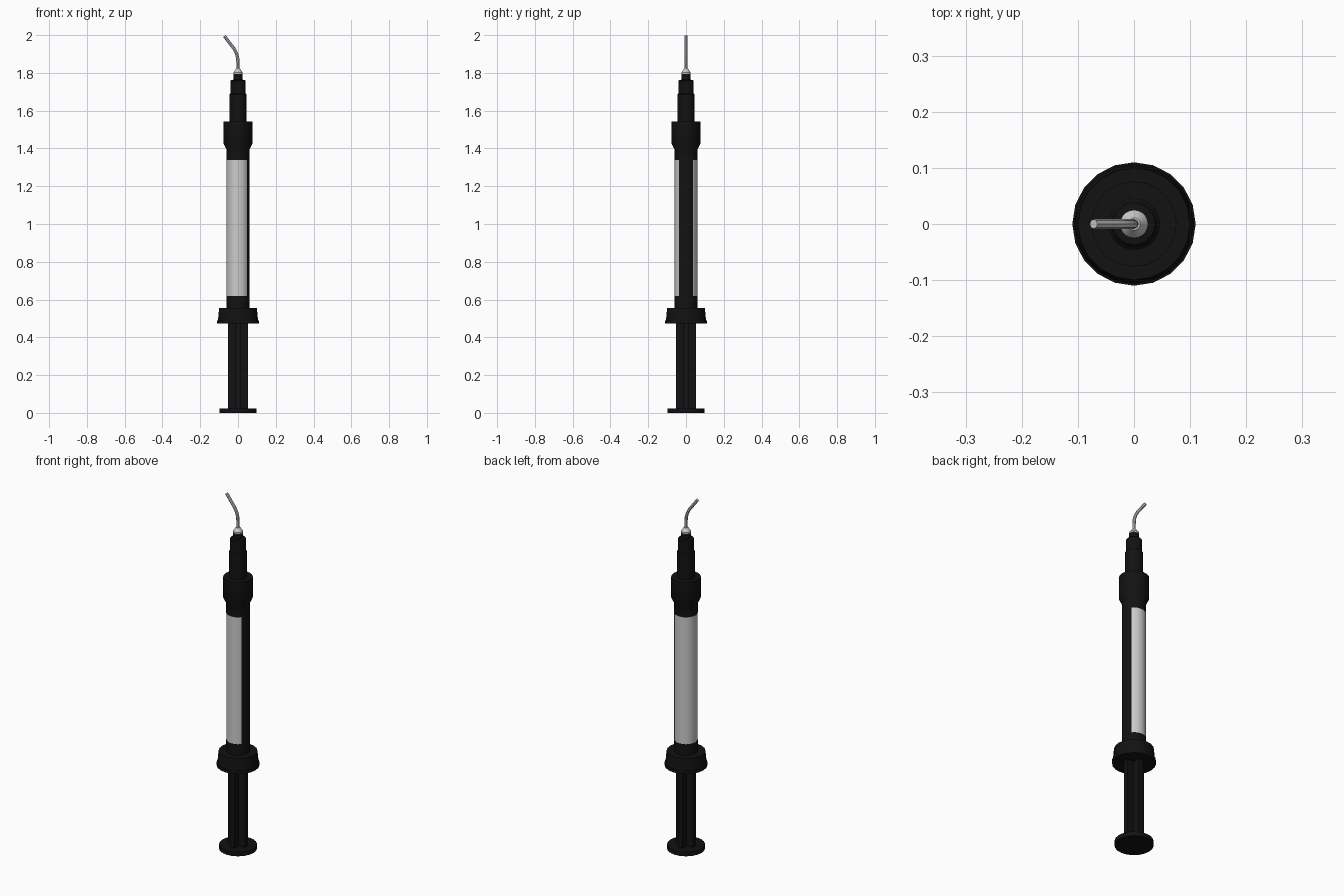
import bpy, bmesh, math

if "Cube" in bpy.data.objects:
    bpy.data.objects.remove(bpy.data.objects["Cube"])

black = bpy.data.materials.new("black_plastic")
black.diffuse_color = (0.006, 0.006, 0.006, 1)
black.use_nodes = True
black.node_tree.nodes["Principled BSDF"].inputs["Base Color"].default_value = black.diffuse_color


def finish(name, bm, mat=None):
    bmesh.ops.recalc_face_normals(bm, faces=bm.faces)
    me = bpy.data.meshes.new(name)
    bm.to_mesh(me)
    bm.free()
    ob = bpy.data.objects.new(name, me)
    bpy.context.collection.objects.link(ob)
    if mat:
        me.materials.append(mat)
    bpy.ops.object.select_all(action='DESELECT')
    bpy.context.view_layer.objects.active = ob
    ob.select_set(True)
    bpy.ops.object.shade_smooth_by_angle(angle=math.radians(30))
    return ob


def lathe(name, profile, mat=black, sides=20):
    """Closed solid turned about z from (radius, z) points."""
    bm = bmesh.new()
    rings = [[bm.verts.new((r * math.cos(2 * math.pi * i / sides),
                            r * math.sin(2 * math.pi * i / sides), z))
              for i in range(sides)] for r, z in profile]
    for a, b in zip(rings, rings[1:]):
        for i in range(sides):
            j = (i + 1) % sides
            bm.faces.new((a[i], a[j], b[j], b[i]))
    bm.faces.new(rings[0])
    bm.faces.new(rings[-1])
    return finish(name, bm, mat)


def extrude(name, outline, z0, z1, mat=black):
    """Vertical prism from an xy outline."""
    bm = bmesh.new()
    face = bm.faces.new([bm.verts.new((x, y, z0)) for x, y in outline])
    geo = bmesh.ops.extrude_face_region(bm, geom=[face])["geom"]
    verts = [g for g in geo if isinstance(g, bmesh.types.BMVert)]
    bmesh.ops.translate(bm, verts=verts, vec=(0, 0, z1 - z0))
    return finish(name, bm, mat)


# Plunger: thumb disc and cross-shaped rod
lathe("thumb_disc", [(0.098, 0), (0.098, 0.024)])
R, T = 0.053, 0.014
quarter = [(R, -T), (R, T), (T, T)]
cross = []
for k in range(4):
    c, s = (1, 0, -1, 0)[k], (0, 1, 0, -1)[k]
    cross += [(x * c - y * s, x * s + y * c) for x, y in quarter]
extrude("plunger_rod", cross, 0.02, 0.56)

# Finger collar and lower barrel band
lathe("finger_collar", [(0.11, 0.472), (0.11, 0.49), (0.106, 0.49), (0.1, 0.555)])
lathe("lower_band", [(0.061, 0.55), (0.061, 0.618)])

# Clear barrel with a spine along the +x side
lathe("barrel", [(0.06, 0.61), (0.06, 1.345)], None, 40)
angles = [math.radians(-38 + 76 * i / 8) for i in range(9)]
arc = [(0.061 * math.cos(a), 0.061 * math.sin(a)) for a in angles]
inner = [(x * 0.9, y * 0.9) for x, y in reversed(arc)]
extrude("barrel_spine", arc + inner, 0.61, 1.345)

# Upper barrel band flaring into the locking cap
lathe("locking_cap", [(0.061, 1.338), (0.061, 1.395), (0.076, 1.425), (0.076, 1.542)])

# Stepped needle hub
lathe("needle_hub", [(0.046, 1.535), (0.046, 1.685), (0.041, 1.69), (0.041, 1.757),
                     (0.037, 1.762), (0.025, 1.764), (0.025, 1.795)])
lathe("needle_seat", [(0.025, 1.79), (0.025, 1.802), (0.011, 1.822)], None)

# Bent needle
curve = bpy.data.curves.new("needle_path", 'CURVE')
curve.dimensions = '3D'
curve.bevel_depth = 0.0085
curve.bevel_resolution = 2
curve.use_fill_caps = True
path = [(0, 1.80), (0, 1.85), (-0.002, 1.88), (-0.009, 1.905), (-0.021, 1.928),
        (-0.038, 1.95), (-0.072, 1.995)]
sp = curve.splines.new('POLY')
sp.points.add(len(path) - 1)
for p, (x, z) in zip(sp.points, path):
    p.co = (x, 0, z, 1)
needle = bpy.data.objects.new("needle", curve)
bpy.context.collection.objects.link(needle)
bpy.ops.object.select_all(action='DESELECT')
bpy.context.view_layer.objects.active = needle
needle.select_set(True)
bpy.ops.object.convert(target='MESH')
bpy.ops.object.shade_smooth_by_angle(angle=math.radians(40))
